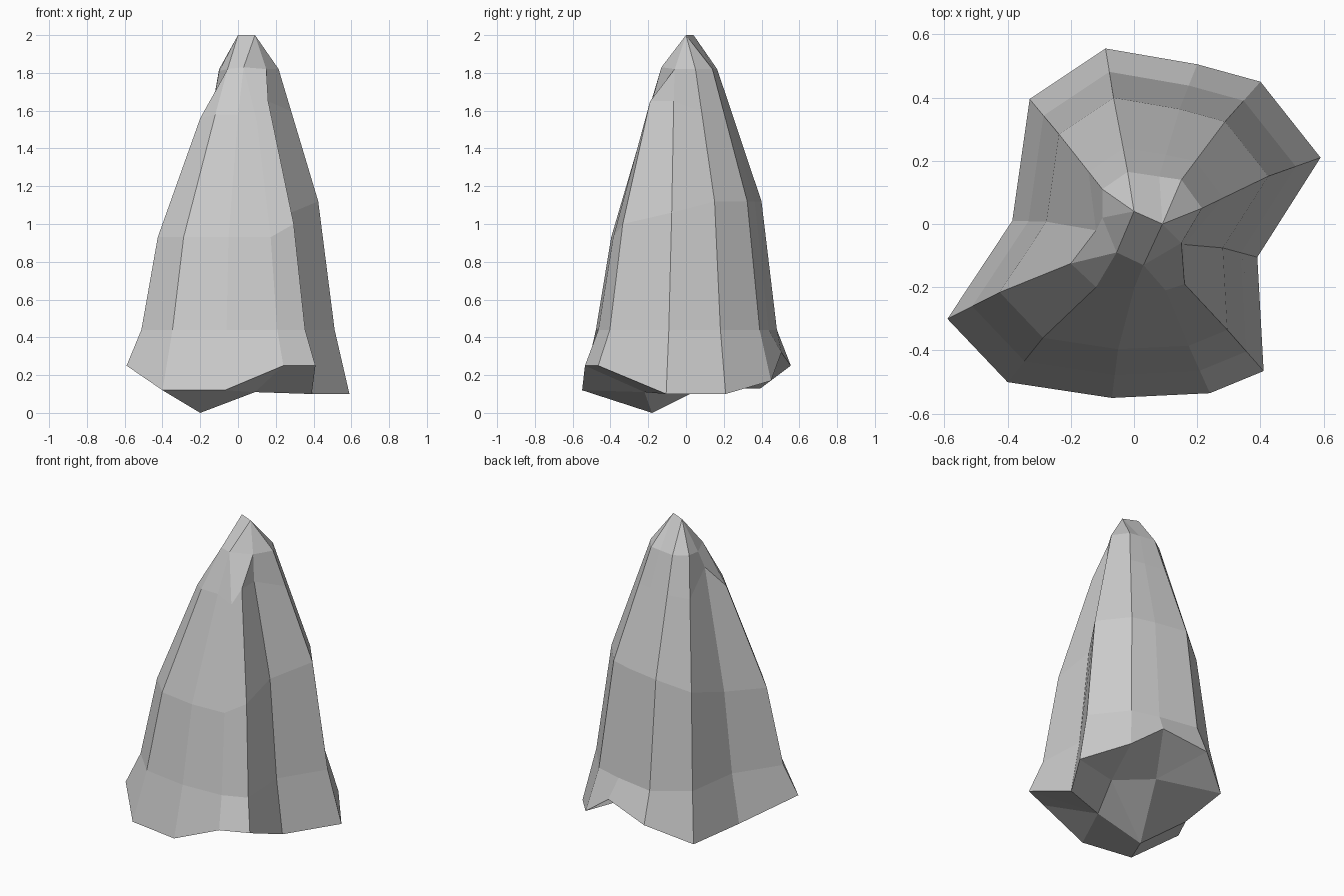
import bpy, bmesh
from mathutils import Vector as V

if "Cube" in bpy.data.objects:
    bpy.data.objects.remove(bpy.data.objects["Cube"])

# Foot outline, counter-clockwise from the left front corner (x, y, z)
foot = [(-.59, -.30, .25), (-.40, -.50, .12), (-.07, -.55, .12), (.24, -.535, .25),
        (.41, -.465, .25), (.39, -.105, .10), (.59, .21, .10), (.40, .45, .17),
        (.20, .505, .32), (-.09, .555, .25), (-.33, .395, .13), (-.385, .01, .13)]
# Height of the waist on each ridge
waist_z = [.93, .93, .93, .93, 1.0, 1.06, 1.12, 1.12, 1.12, 1.12, 1.04, .95]
# Crown below the tip; some ridges meet in one point
crown = [(-.055, -.09, 1.82), (-.055, -.09, 1.82), (.03, -.13, 1.83), (.03, -.13, 1.83),
         (.15, -.06, 1.82), (.15, -.06, 1.82), (.215, .05, 1.82), (.15, .14, 1.82),
         (.08, .15, 1.82), (-.02, .165, 1.82), (-.10, .11, 1.82), (-.10, .02, 1.81)]
# Shoulders that break from the straight line between waist and crown
shoulder = {0: (-.20, -.125, 1.56), 1: (-.12, -.20, 1.58), 2: (0, -.205, 1.58),
            3: (.10, -.21, 1.54), 4: (.16, -.19, 1.65), 5: (.16, -.065, 1.65),
            11: (-.12, -.02, 1.70)}
# Tip ridge and underside points, with the ridge each one belongs to
tip = [(0, .04, 2), (.09, 0, 2)]
tip_of = [0, 0, 1, 1, 1, 1, 1, 1, 1, 0, 0, 0]
under = [(-.20, -.18, 0), (.09, -.22, .11), (.18, .01, .20), (0, .20, .19)]
under_of = [0, 0, 1, 1, 1, 1, 2, 2, 3, 3, 3, 0]

bm = bmesh.new()
cache = {}


def vert(co):
    key = tuple(round(c, 4) for c in co)
    if key not in cache:
        cache[key] = bm.verts.new(key)
    return cache[key]


def face(points):
    vs = list(dict.fromkeys(vert(p) for p in points))
    if len(vs) > 2:
        bm.faces.new(vs)


# Each ridge runs from the underside up to the tip
ridges = []
for i, (x, y, z) in enumerate(foot):
    waist = V((x * .72, y * .72, waist_z[i]))
    mid = shoulder.get(i, waist.lerp(V(crown[i]), .68))
    ridges.append([under[under_of[i]], foot[i], (x * .867, y * .867, .44),
                   waist, mid, crown[i], tip[tip_of[i]]])

# Skin the rock between neighbouring ridges
for i, a in enumerate(ridges):
    b = ridges[(i + 1) % len(ridges)]
    for k in range(len(a) - 1):
        face([a[k], b[k], b[k + 1], a[k + 1]])

# Close the underside
face([under[0], under[2], under[1]])
face([under[0], under[3], under[2]])
bmesh.ops.recalc_face_normals(bm, faces=bm.faces)

mesh = bpy.data.meshes.new("rock_spire")
bm.to_mesh(mesh)
bm.free()
bpy.context.collection.objects.link(bpy.data.objects.new("rock_spire", mesh))
